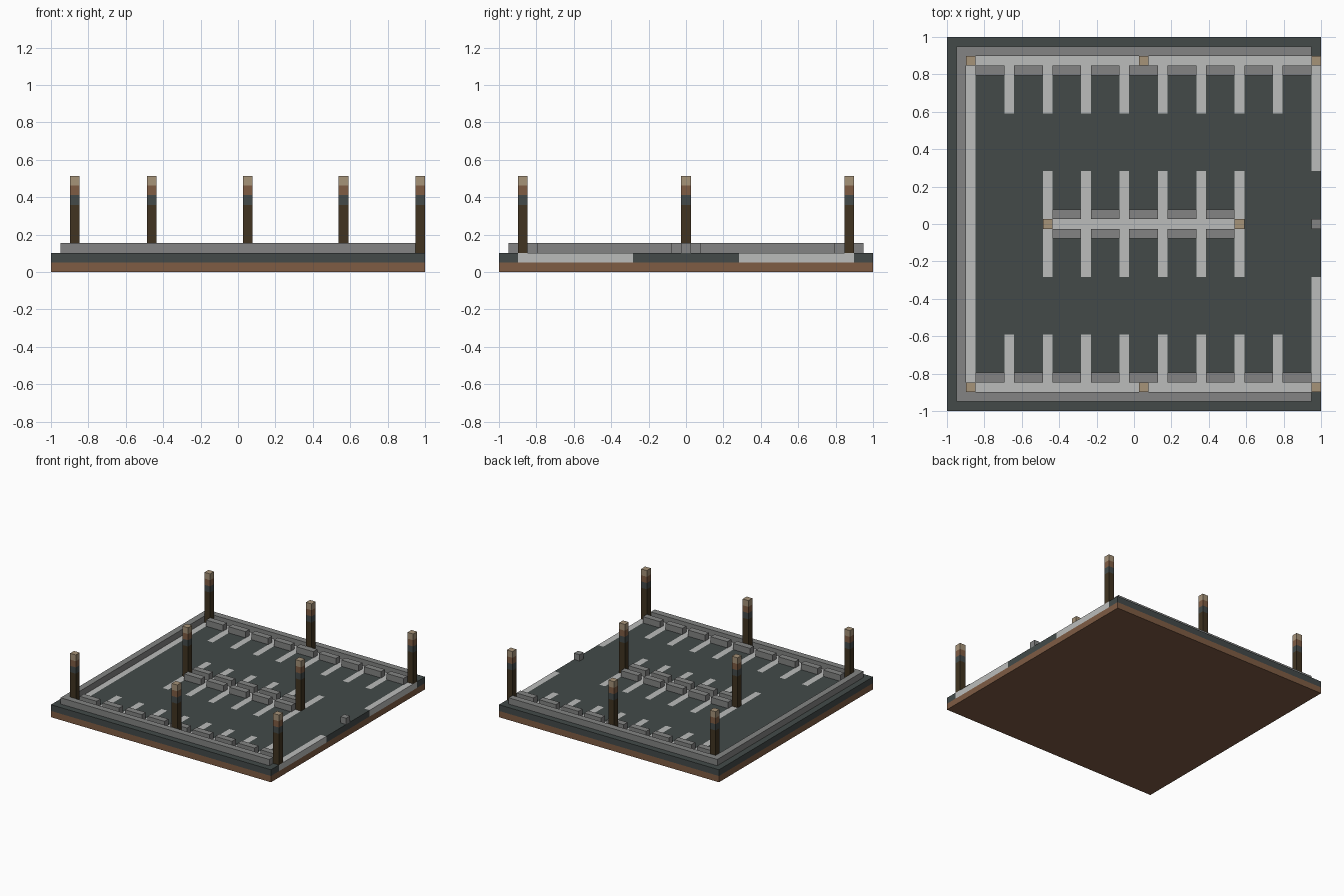
import bpy
import bmesh
from mathutils import Matrix, Vector

N = 39             # blocks along each side
U = 2 / N          # size of one block
MID = N // 2

if "Cube" in bpy.data.objects:
    bpy.data.objects.remove(bpy.data.objects["Cube"], do_unlink=True)


def material(name, hex_code):
    """Flat material from an sRGB hex colour, stored as linear."""
    def lin(c):
        return c / 12.92 if c <= 0.04045 else ((c + 0.055) / 1.055) ** 2.4
    rgba = [lin(v / 255) for v in bytes.fromhex(hex_code)] + [1]
    m = bpy.data.materials.new(name)
    m.use_nodes = True
    m.diffuse_color = rgba
    m.node_tree.nodes["Principled BSDF"].inputs["Base Color"].default_value = rgba
    return m


earth = material("earth brown", "7F5C44")
asphalt = material("asphalt slate", "434A49")
paint = material("line paint", "BBBCBB")
concrete = material("concrete grey", "838483")
wood = material("dark post brown", "413421")
lamp = material("lamp tan", "A69379")


def finish(bm, name, mats):
    bmesh.ops.recalc_face_normals(bm, faces=bm.faces)
    mesh = bpy.data.meshes.new(name)
    bm.to_mesh(mesh)
    bm.free()
    for m in mats:
        mesh.materials.append(m)
    obj = bpy.data.objects.new(name, mesh)
    bpy.context.collection.objects.link(obj)
    return obj


def add_box(bm, start, size, mat=0):
    """Box given by its first block and its size, both in blocks."""
    a, s = Vector(start), Vector(size)
    centre = (a + s / 2) * U - Vector((1, 1, 0))
    made = bmesh.ops.create_cube(
        bm, size=1, matrix=Matrix.Translation(centre) @ Matrix.Diagonal((*(s * U), 1)))
    for f in {f for v in made["verts"] for f in v.link_faces}:
        f.material_index = mat


def box(name, start, size, mat):
    bm = bmesh.new()
    add_box(bm, start, size)
    return finish(bm, name, [mat])


def is_painted(i, j):
    """Whether the paving block in column i, row j carries line paint."""
    j = min(j, N - 1 - j)                     # front and back halves match
    border = 2 <= j and i >= 2 and (i == 2 or j == 2)
    entrance_edge = i == N - 1 and 2 <= j <= 13
    outer_bay = i % 4 == 2 and 6 <= i <= 34 and 3 <= j <= 7
    middle_bay = i % 4 == 2 and 10 <= i <= 30 and j >= 14
    middle_line = 10 <= i <= 30 and j == MID
    return border or entrance_edge or outer_bay or middle_bay or middle_line


# Earth base
box("earth_base", (0, 0, 0), (N, N, 1), earth)

# Paving slab with flush painted lines
bm = bmesh.new()
bmesh.ops.create_grid(bm, x_segments=N, y_segments=N, size=1,
                      matrix=Matrix.Translation((0, 0, U)))
raised = bmesh.ops.extrude_face_region(bm, geom=bm.faces[:])["geom"]
bmesh.ops.translate(bm, vec=(0, 0, U),
                    verts=[g for g in raised if isinstance(g, bmesh.types.BMVert)])
for f in bm.faces:
    c = f.calc_center_median()
    i, j = (min(N - 1, max(0, int((v + 1) / U))) for v in (c.x, c.y))
    f.material_index = int(is_painted(i, j))
finish(bm, "paving", [asphalt, paint])

# Kerb around three sides
box("left_side_kerb", (1, 1, 2), (1, N - 2, 1), concrete).name = "right_kerb"
for name, row in (("front_kerb", 1), ("back_kerb", N - 2)):
    box(name, (2, row, 2), (N - 3, 1, 1), concrete)

# Wheel stops, one per bay
for name, row, first, count in (("front", 3, 3, 9), ("back", N - 4, 3, 9),
                                ("middle_front", MID - 1, 11, 5),
                                ("middle_back", MID + 1, 11, 5)):
    bm = bmesh.new()
    for k in range(count):
        add_box(bm, (first + 4 * k, row, 2), (3, 1, 1))
    finish(bm, name + "_wheel_stops", [concrete])

# Entrance block
box("entrance_block", (N - 1, MID, 2), (1, 1, 1), concrete)

# Lamp posts, banded by height
bands = ((2, 5), (7, 1), (8, 1), (9, 1))      # first block and height
spots = [(i, j) for j in (2, N - 3) for i in (2, 20, N - 1)] + [(10, MID), (30, MID)]
for n, (i, j) in enumerate(spots, 1):
    bm = bmesh.new()
    for mat, (z, height) in enumerate(bands):
        add_box(bm, (i, j, z), (1, 1, height), mat)
    finish(bm, f"lamp_post_{n}", [wood, asphalt, earth, lamp])
